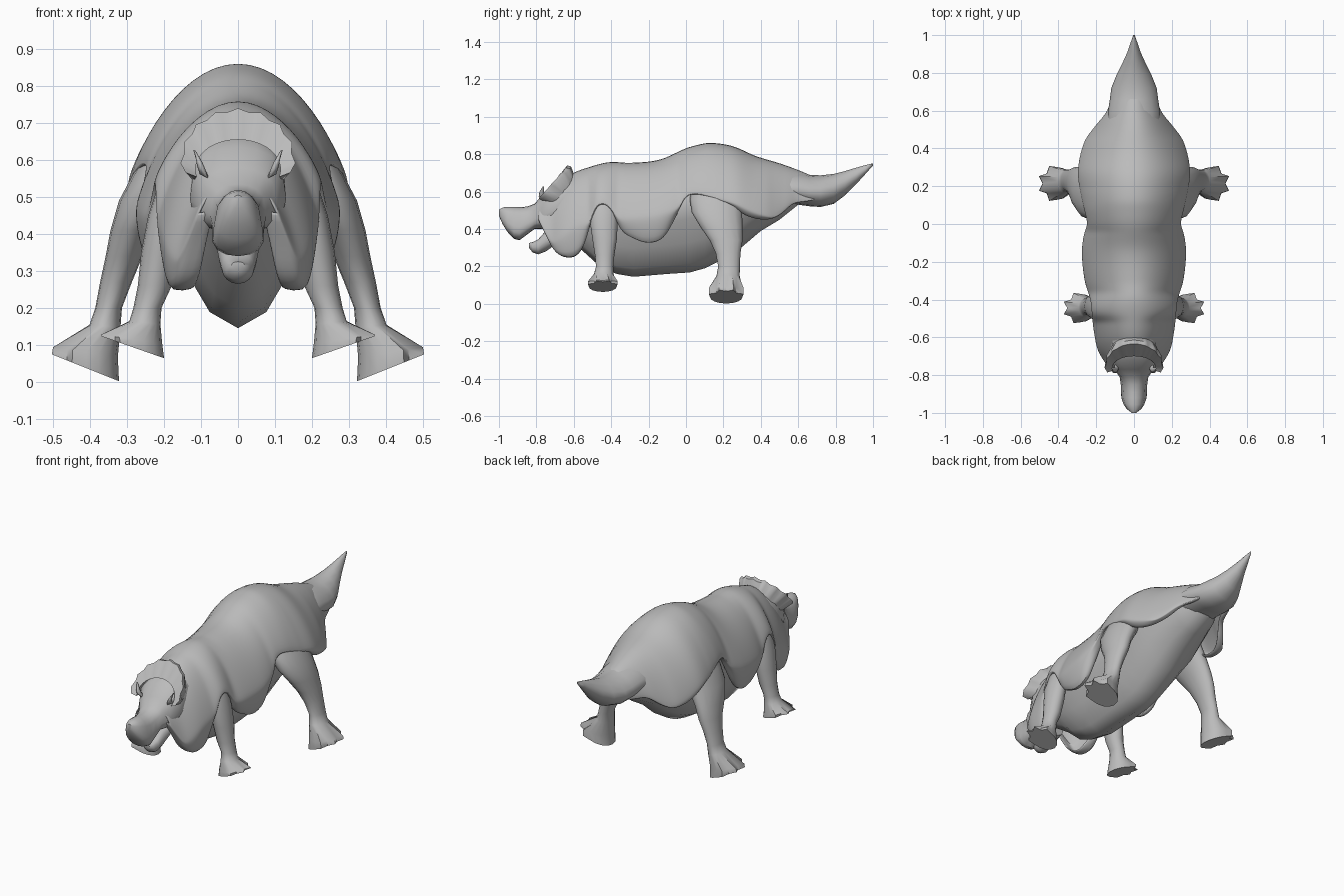
import bpy, bmesh, math
from math import sin, cos, pi, radians

hide = bpy.data.materials.new("grey_hide")
hide.diffuse_color = (0.5, 0.5, 0.5, 1)


def loft(name, rings, closed=True, caps=True, mirror=False, subsurf=0, thick=0, angle=60):
    """Skin a list of rings that share a point count."""
    bm = bmesh.new()
    vs = [[bm.verts.new(p) for p in r] for r in rings]
    n = len(rings[0])
    for a, b in zip(vs, vs[1:]):
        for i in range(n if closed else n - 1):
            j = (i + 1) % n
            bm.faces.new((a[i], a[j], b[j], b[i]))
    if caps:
        bm.faces.new(vs[0])
        bm.faces.new(vs[-1])
    bmesh.ops.recalc_face_normals(bm, faces=bm.faces)
    me = bpy.data.meshes.new(name)
    bm.to_mesh(me)
    bm.free()
    ob = bpy.data.objects.new(name, me)
    bpy.context.collection.objects.link(ob)
    me.materials.append(hide)
    if thick:
        m = ob.modifiers.new("thickness", 'SOLIDIFY')
        m.thickness, m.offset = thick, 0
    if mirror:
        ob.modifiers.new("mirror", 'MIRROR')
    if subsurf:
        m = ob.modifiers.new("smooth", 'SUBSURF')
        m.levels = m.render_levels = subsurf
    bpy.ops.object.select_all(action='DESELECT')
    bpy.context.view_layer.objects.active = ob
    ob.select_set(True)
    bpy.ops.object.shade_smooth_by_angle(angle=radians(angle))
    return ob


def at(keys, y):
    """Smooth lookup in (y, value) pairs."""
    def slope(i):
        a, b = keys[max(i - 1, 0)], keys[min(i + 1, len(keys) - 1)]
        return (b[1] - a[1]) / (b[0] - a[0])
    for i in range(len(keys) - 1):
        (y0, v0), (y1, v1) = keys[i], keys[i + 1]
        if y <= y1:
            d = y1 - y0
            t = max(0, (y - y0) / d)
            return ((2 * t**3 - 3 * t**2 + 1) * v0 + (t**3 - 2 * t**2 + t) * d * slope(i)
                    + (3 * t**2 - 2 * t**3) * v1 + (t**3 - t**2) * d * slope(i + 1))
    return keys[-1][1]


def body_ring(y, top, bot, w, up=1.0, low=1.0, mid=0.5, pinch=0, n=16):
    """Upright cross-section; up and low sharpen ridge and keel, pinch narrows the top."""
    zc = bot + (top - bot) * mid
    pts = []
    for i in range(n):
        a = 2 * pi * i / n
        c = cos(a)
        z = zc + (top - zc) * c ** up if c > 0 else zc - (zc - bot) * abs(c) ** low
        pts.append((w * sin(a) * (1 - pinch * c), y, z))
    return pts


# Draped hide over the back, with a lobed hem
ridge = [(-.79, .55), (-.72, .62), (-.66, .66), (-.6, .70), (-.5, .735), (-.4, .757), (-.3, .753),
         (-.14, .77), (0, .83), (.07, .85), (.13, .86), (.25, .842), (.37, .79), (.5, .75), (.63, .70), (.69, .672)]
width = [(-.79, .105), (-.72, .158), (-.66, .19), (-.6, .203), (-.5, .218), (-.4, .228), (-.3, .257),
         (-.15, .272), (-.05, .26), (0, .245), (.1, .267), (.2, .287), (.3, .292), (.44, .257),
         (.52, .20), (.58, .15), (.63, .126), (.69, .105)]
hem = [(-.79, .46), (-.74, .36), (-.7, .28), (-.63, .245), (-.57, .27), (-.53, .36), (-.5, .49),
       (-.45, .54), (-.39, .5), (-.35, .4), (-.28, .35), (-.2, .325), (-.12, .355), (-.06, .46),
       (0, .58), (.15, .57), (.25, .52), (.33, .47), (.43, .453), (.5, .48), (.57, .54), (.63, .55), (.69, .56)]
rings = []
for k in range(60):
    y = -.79 + 1.48 * k / 59
    t, w, h = at(ridge, y), at(width, y), at(hem, y)
    d = min(.3, t - h)
    half = [(w * sin(a), y, t - d * (1 - cos(a) ** 1.65))
            for a in (pi / 2 * i / 7 for i in range(8))]
    half += [(w * (1 - .1 * s * s), y, t - d - (t - d - h) * s) for s in (.25, .5, .75, 1)]
    curl = .6 if y < -.55 else .82                      # hem rolls in, most at the collar lobes
    half.append((w * curl, y, h + .01))
    rings.append([(-x, yy, z) for x, yy, z in half[:0:-1]] + half)
loft("draped_hide", rings, closed=False, caps=False, subsurf=1, thick=.01, angle=80)

# Keeled belly and neck under the hide
belly = [(-.74, .52, .43, .07), (-.66, .60, .36, .11), (-.56, .66, .29, .14), (-.46, .68, .20, .17),
         (-.37, .69, .16, .185), (-.28, .69, .145, .20), (-.1, .70, .16, .21), (.02, .74, .168, .21),
         (.1, .76, .19, .215), (.17, .76, .225, .22), (.3, .74, .305, .225), (.4, .71, .39, .20),
         (.5, .68, .45, .16), (.6, .65, .53, .10)]
loft("belly", [body_ring(y, t, b, w, low=1.75, mid=.62) for y, t, b, w in belly], angle=80)

# Tail sweeping up to a point
tail = [(.42, .70, .54, .14), (.52, .71, .53, .14), (.6, .705, .53, .137), (.66, .69, .522, .128),
        (.72, .687, .518, .12), (.79, .695, .535, .092), (.85, .71, .58, .062),
        (.91, .728, .64, .035), (.96, .742, .695, .018), (1.0, .752, .74, .004)]
loft("tail", [body_ring(y, t, b, w, up=1.3, mid=.45) for y, t, b, w in tail], angle=80)

# Head narrowing to a pointed beak that flares below
head = [(-.6, .68, .42, .12, 0), (-.66, .67, .41, .13, 0), (-.72, .635, .40, .13, 0),
        (-.77, .58, .40, .105, .05), (-.81, .535, .40, .076, .1), (-.85, .52, .37, .07, .2),
        (-.89, .517, .34, .068, .25), (-.92, .519, .348, .066, .25), (-.955, .519, .385, .055, .2),
        (-.98, .515, .425, .038, .1), (-1.0, .505, .47, .012, 0)]
loft("head", [body_ring(y, t, b, w, up=.55, low=.8, mid=.4, pinch=p) for y, t, b, w, p in head], angle=50)

# Open lower jaw
jaw = [(-.68, .42, .33, .06), (-.75, .39, .28, .052), (-.79, .345, .265, .043),
       (-.82, .33, .275, .033), (-.84, .325, .30, .018)]
loft("lower_jaw", [body_ring(y, t, b, w, up=.6) for y, t, b, w in jaw], angle=50)

# Scalloped frill growing out of the back of the head
rings = []
for k in range(37):
    a = radians(-105 + 210 * k / 36)
    s, c = sin(a), cos(a)
    q = 1 + .04 * (1 if k % 4 == 2 else -.6 if k % 4 == 0 else 0)
    rings.append([(.115 * s, -.70 - .06 * (1 - c), .575 + .08 * c),
                  (.15 * q * s, -.635 - .12 * (1 - c), .60 + .135 * q * c),
                  (.148 * q * s, -.615 - .12 * (1 - c), .598 + .132 * q * c),
                  (.125 * s, -.59 - .09 * (1 - c), .57 + .1 * c)])
loft("frill", rings, angle=50)

# Small curved brow horns
horn = [(.09, -.755, .555, .013), (.098, -.772, .575, .012), (.105, -.772, .598, .009), (.118, -.762, .627, .003)]
loft("brow_horns", [[(x + r * cos(a), y + 1.3 * r * sin(a), z + .5 * r * cos(a))
                     for a in (2 * pi * i / 8 for i in range(8))] for x, y, z, r in horn], mirror=True)


def leg(name, sections):
    """Stack of ellipses; tilt lifts the outer side, toes adds a splayed edge."""
    rings = []
    for cx, cy, z, rx, ry, tilt, toes in sections:
        ring = []
        for i in range(16):
            a = 2 * pi * i / 16
            f = 1
            if toes and (i <= 3 or i >= 13):
                f = 1.15 if i % 2 else .85
            dx = f * rx * cos(a)
            ring.append((cx + dx, cy + f * ry * sin(a), z + tilt * dx))
        rings.append(ring)
    loft(name, rings, mirror=True, angle=50)


# Legs with splayed, clawed feet
leg("front_legs", [
    (.13, -.44, .60, .05, .07, 0, 0), (.168, -.44, .53, .048, .075, 0, 0),
    (.195, -.44, .45, .048, .075, 0, 0),
    (.212, -.435, .35, .05, .066, 0, 0), (.225, -.435, .26, .046, .052, 0, 0),
    (.245, -.435, .20, .038, .046, 0, 0), (.252, -.44, .16, .042, .052, .1, 0),
    (.285, -.445, .115, .08, .075, .15, 1), (.283, -.445, .093, .083, .075, .35, 1)])
leg("hind_legs", [
    (.17, .17, .66, .06, .13, 0, 0), (.215, .16, .56, .07, .14, 0, 0),
    (.25, .165, .49, .072, .135, 0, 0), (.287, .19, .41, .058, .112, 0, 0),
    (.308, .215, .34, .05, .088, 0, 0), (.33, .225, .27, .043, .066, 0, 0),
    (.35, .23, .20, .036, .058, 0, 0), (.36, .225, .15, .042, .062, .1, 0),
    (.41, .215, .08, .085, .087, .15, 1), (.41, .215, .037, .088, .087, .4, 1)])
